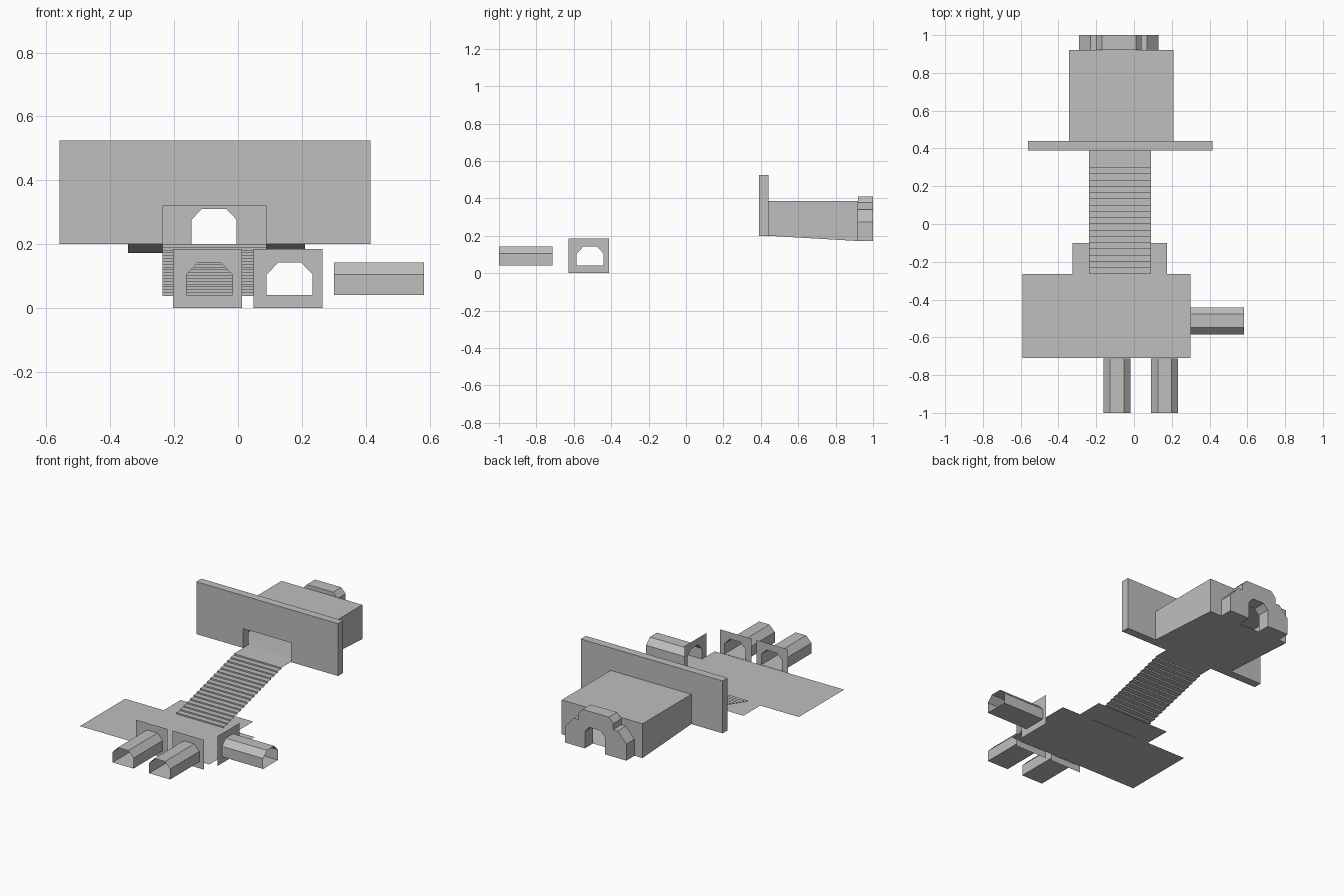
import bpy, bmesh
from mathutils import Vector

cube = bpy.data.objects.get("Cube")
if cube:
    bpy.data.objects.remove(cube, do_unlink=True)

GREY = (0.52, 0.52, 0.52, 1)
mat = bpy.data.materials.new("plain grey")
mat.use_nodes = True
mat.diffuse_color = GREY
mat.node_tree.nodes["Principled BSDF"].inputs["Base Color"].default_value = GREY


def finish(name, bm):
    bmesh.ops.recalc_face_normals(bm, faces=bm.faces)
    mesh = bpy.data.meshes.new(name)
    bm.to_mesh(mesh)
    bm.free()
    mesh.materials.append(mat)
    obj = bpy.data.objects.new(name, mesh)
    bpy.context.collection.objects.link(obj)
    return obj


def add_loop(bm, points, closed=True):
    verts = [bm.verts.new(p) for p in points]
    pairs = list(zip(verts, verts[1:]))
    if closed:
        pairs.append((verts[-1], verts[0]))
    return [bm.edges.new(p) for p in pairs]


def plate(name, loops, depth=None):
    """Flat sheet from an outline and optional holes, optionally thickened."""
    bm = bmesh.new()
    edges = [e for loop in loops for e in add_loop(bm, loop)]
    bmesh.ops.triangle_fill(bm, edges=edges, use_beauty=True)
    if depth:
        ret = bmesh.ops.extrude_face_region(bm, geom=bm.faces[:], use_keep_orig=True)
        moved = [g for g in ret["geom"] if isinstance(g, bmesh.types.BMVert)]
        bmesh.ops.translate(bm, verts=moved, vec=Vector(depth))
    return finish(name, bm)


def sweep(name, points, vec, closed=False):
    """Open shell made by pulling a line or ring along a vector."""
    bm = bmesh.new()
    edges = add_loop(bm, points, closed)
    ret = bmesh.ops.extrude_edge_only(bm, edges=edges)
    moved = [g for g in ret["geom"] if isinstance(g, bmesh.types.BMVert)]
    bmesh.ops.translate(bm, verts=moved, vec=Vector(vec))
    return finish(name, bm)


def on_y(y, pts):
    return [(a, y, b) for a, b in pts]


def on_x(x, pts):
    return [(x, a, b) for a, b in pts]


def mirrored(c, half):
    """Full outline from its right half, bottom to top."""
    return [(c + a, b) for a, b in half] + [(c - a, b) for a, b in reversed(half)]


def rect(a0, a1, b0, b1):
    return [(a0, b0), (a1, b0), (a1, b1), (a0, b1)]


# Lower floor with its tab
FLOOR = 0.04
floor = [(-.59, -.71), (.30, -.71), (.30, -.265), (.175, -.265), (.175, -.10),
         (-.325, -.10), (-.325, -.265), (-.59, -.265)]
plate("lower_floor", [[(x, y, FLOOR) for x, y in floor]])

# Door panels, each with a chamfered tunnel
door_half = [(.072, FLOOR), (.072, .105), (.036, .142)]
for side, c, p in (("right", -.09, -.095), ("left", .162, .156)):
    door = on_y(-.713, mirrored(c, door_half))
    plate(f"front_panel_{side}", [on_y(-.713, rect(p - .108, p + .108, 0, .185)), door])
    sweep(f"front_tunnel_{side}", door, (0, -.287, 0), closed=True)
door = on_x(.30, mirrored(-.513, door_half))
plate("side_panel", [on_x(.30, rect(-.628, -.413, 0, .185)), door])
sweep("side_tunnel", door, (.283, 0, 0), closed=True)

# Staircase and landing
LEFT, RIGHT, UPPER = .09, -.237, .20
STEPS = 18
run = (.33 + .265) / STEPS
rise = (UPPER - FLOOR) / STEPS
line = [(RIGHT, -.265, FLOOR - .002)]
for i in range(STEPS):
    y = -.265 + i * run
    line += [(RIGHT, y, FLOOR + (i + 1) * rise), (RIGHT, y + run, FLOOR + (i + 1) * rise)]
line.append((RIGHT, .44, UPPER))
sweep("staircase", line, (LEFT - RIGHT, 0, 0))

# Tall wall with a doorway cut in its lower edge
wall = [(-.56, UPPER), (RIGHT, UPPER), (RIGHT, .32), (LEFT, .32), (LEFT, UPPER),
        (.415, UPPER), (.415, .525), (-.56, .525)]
plate("tall_wall", [on_y(.39, wall)], (0, .05, 0))

# Hall behind the wall: hollow, with a floor that drops to the back
X0, X1, BACK, LOW, TOP = -.345, .21, .92, .172, .385
section = [(.44, UPPER), (BACK, LOW), (BACK, TOP), (.44, TOP)]
for side, x in (("right", X0), ("left", X1)):
    plate(f"hall_side_{side}", [on_x(x, section)])
plate("hall_floor", [[(X0, .44, UPPER), (X1, .44, UPPER), (X1, BACK, LOW), (X0, BACK, LOW)]])
plate("hall_roof", [[(x, y, TOP) for x, y in rect(X0, X1, .44, BACK)]])
arch = mirrored(-.075, [(.07, LOW), (.07, .277), (.039, .31)])
back = [(X0, LOW), (X0, TOP), (X1, TOP), (X1, LOW)]
plate("hall_back", [on_y(BACK, back + arch)])

# Stepped gateway on the back of the hall
gate_half = [(.21, LOW), (.21, .275), (.15, .34), (.12, .34), (.12, .378), (.09, .41)]
gate = mirrored(-.08, gate_half)
plate("back_gateway", [on_y(BACK, gate + arch[::-1])], (0, .08, 0))
